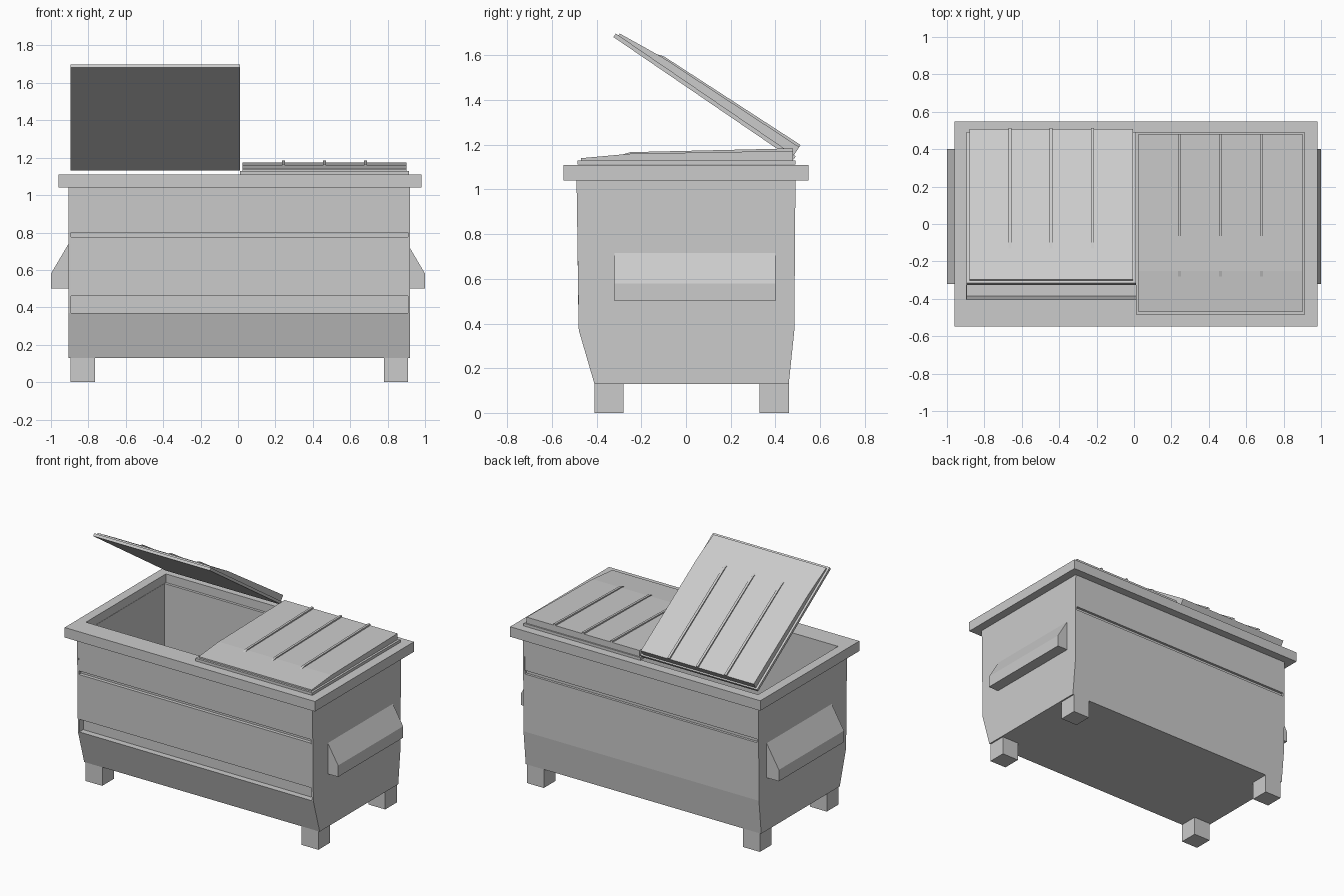
import bpy, bmesh, math
from mathutils import Matrix, Vector

if "Cube" in bpy.data.objects:
    bpy.data.objects.remove(bpy.data.objects["Cube"])


def make(name, verts, faces, matrix=None):
    bm = bmesh.new()
    vs = [bm.verts.new(v) for v in verts]
    for f in faces:
        bm.faces.new([vs[i] for i in f])
    bmesh.ops.recalc_face_normals(bm, faces=bm.faces)
    me = bpy.data.meshes.new(name)
    bm.to_mesh(me)
    bm.free()
    ob = bpy.data.objects.new(name, me)
    bpy.context.collection.objects.link(ob)
    if matrix:
        me.transform(matrix)
    return ob


def prism(name, profile, a, b, axis='X', matrix=None):
    """Extrude a (y,z) profile along x, or an (x,z) profile along y."""
    n = len(profile)
    verts = [(t, p, z) if axis == 'X' else (p, t, z) for t in (a, b) for p, z in profile]
    faces = [list(range(n)), list(range(n, 2 * n))]
    faces += [(i, (i + 1) % n, n + (i + 1) % n, n + i) for i in range(n)]
    return make(name, verts, faces, matrix)


def box(name, x0, x1, y0, y1, z0, z1, matrix=None):
    return prism(name, [(y0, z0), (y1, z0), (y1, z1), (y0, z1)], x0, x1, 'X', matrix)


X0, X1 = -0.905, 0.92      # outer ends of the bin

# Front wall, floor and back wall as one U section with pressed grooves
shell = [(-0.49, 1.05), (-0.486, 0.80), (-0.462, 0.80), (-0.462, 0.775), (-0.486, 0.775),
         (-0.482, 0.46), (-0.437, 0.46), (-0.437, 0.37), (-0.48, 0.37), (-0.41, 0.13),
         (0.46, 0.13), (0.485, 0.37), (0.487, 0.775), (0.47, 0.775), (0.47, 0.80), (0.487, 0.80),
         (0.49, 1.05), (0.462, 1.05), (0.462, 0.37), (0.44, 0.15),
         (-0.385, 0.15), (-0.405, 0.37), (-0.405, 1.05)]
prism("bin_shell", shell, X0 + 0.012, X1 - 0.012)

# End plates
end = [(-0.49, 1.05), (-0.48, 0.37), (-0.41, 0.13), (0.46, 0.13), (0.485, 0.37), (0.49, 1.05)]
prism("left_end_plate", end, X0, X0 + 0.012)
prism("right_end_plate", end, X1 - 0.012, X1)

# Rim frame
verts = []
for z in (1.04, 1.11):
    for x0, x1, y0, y1 in ((-0.96, 0.98, -0.548, 0.548), (-0.895, 0.91, -0.405, 0.48)):
        verts += [(x0, y0, z), (x1, y0, z), (x1, y1, z), (x0, y1, z)]
faces = []
for i in range(4):
    j = (i + 1) % 4
    faces += [(i, j, 4 + j, 4 + i), (8 + i, 8 + j, 12 + j, 12 + i),
              (i, j, 8 + j, 8 + i), (4 + i, 4 + j, 12 + j, 12 + i)]
make("rim", verts, faces)

# Feet
for sx, x in (("left", -0.895), ("right", 0.78)):
    for sy, y in (("front", -0.41), ("back", 0.33)):
        box(f"{sy}_{sx}_foot", x, x + 0.13, y, y + 0.13, 0, 0.135)

# Lifting pockets on both ends
for side, s, wall in (("left", -1, 0.90), ("right", 1, 0.915)):
    top = 0.58 + (1 - wall) * 1.7
    prism(f"{side}_lift_pocket",
          [(s * wall, 0.50), (s, 0.50), (s, 0.58), (s * wall, top)], -0.32, 0.40, 'Y')


# Lids: flange, raised panel and three ribs
def lid(name, matrix):
    box(name + "_flange", 0.01, 0.915, -0.485, 0.49, 1.111, 1.13, matrix)
    prism(name + "_panel", [(-0.47, 1.125), (-0.47, 1.14), (-0.25, 1.16), (0.48, 1.173), (0.48, 1.125)],
          0.025, 0.90, 'X', matrix)
    for i, x in enumerate((0.242, 0.462, 0.682)):
        prism(f"{name}_rib_{i + 1}", [(-0.32, 1.145), (-0.25, 1.167), (0.48, 1.184), (0.48, 1.145)],
              x - 0.008, x + 0.008, 'X', matrix)


lid("closed_lid", Matrix.Identity(4))
hinge = Vector((0, 0.49, 1.11))
swing = (Matrix.Translation((-0.905, 0.48, 1.132))
         @ Matrix.Rotation(math.radians(-34.3), 4, 'X') @ Matrix.Translation(-hinge))
lid("open_lid", swing)
